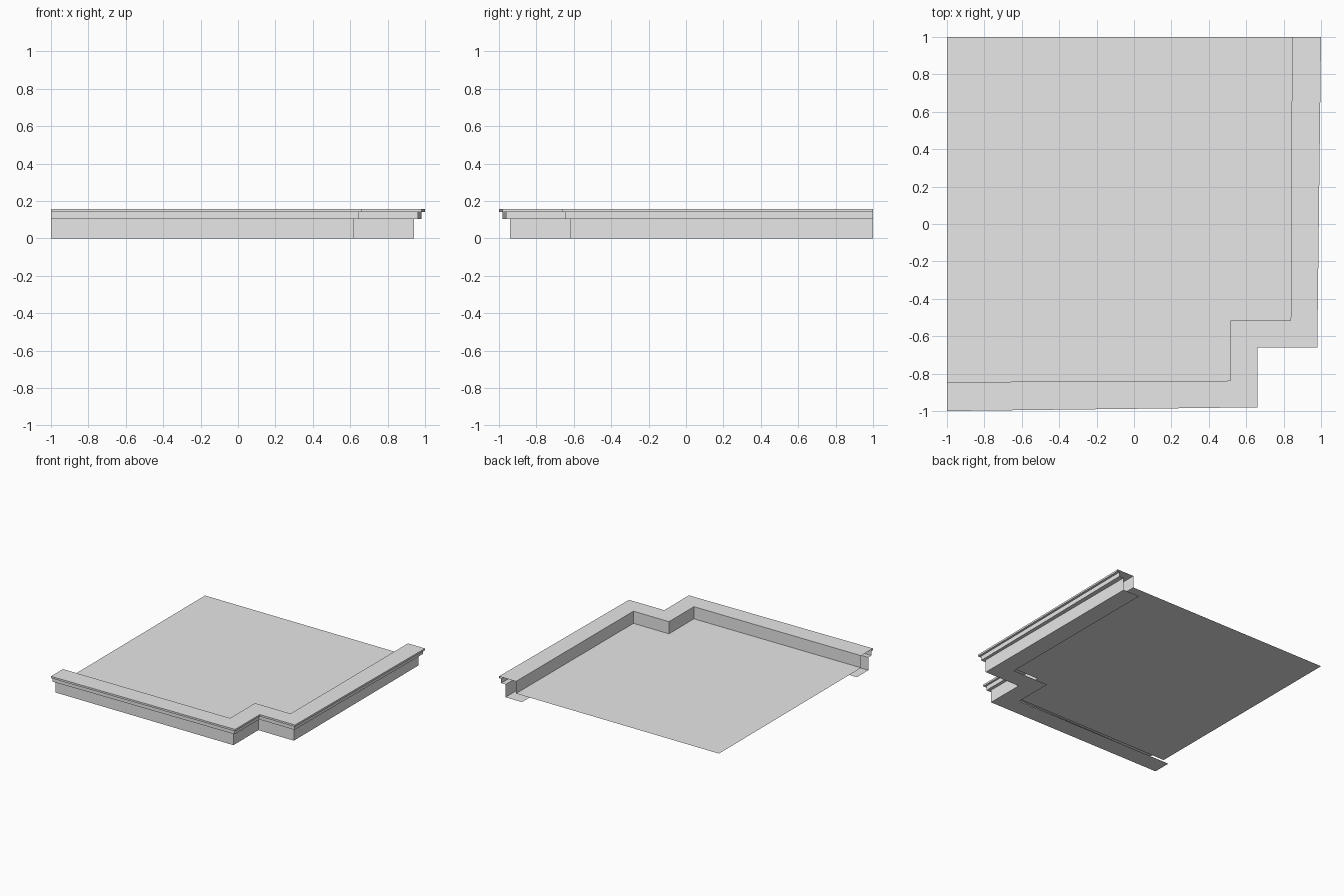
import bpy
import bmesh

cube = bpy.data.objects.get("Cube")
if cube:
    bpy.data.objects.remove(cube, do_unlink=True)

# One plain grey for the whole roof
grey = bpy.data.materials.new("plain_grey")
grey.use_nodes = True
grey.diffuse_color = (0.8, 0.8, 0.8, 1)
grey.node_tree.nodes["Principled BSDF"].inputs["Base Color"].default_value = (0.8, 0.8, 0.8, 1)


def outline(end, corner, notch):
    """Notched L-shaped run: along the front, round the notch, up the side."""
    return [(-1, -end), (notch, -corner), (notch, -notch), (corner, -notch), (end, 1)]


def finish(name, bm):
    mesh = bpy.data.meshes.new(name)
    bm.to_mesh(mesh)
    bm.free()
    mesh.materials.append(grey)
    obj = bpy.data.objects.new(name, mesh)
    bpy.context.collection.objects.link(obj)
    return obj


def sweep(name, profile):
    """Join successive (outline, height) steps with strips of quads."""
    bm = bmesh.new()
    rows = [[bm.verts.new((x, y, z)) for x, y in path] for path, z in profile]
    for low, high in zip(rows, rows[1:]):
        for j in range(len(low) - 1):
            bm.faces.new((low[j], low[j + 1], high[j + 1], high[j]))
    return finish(name, bm)


# Outlines of each step in the edge moulding
soffit_in = outline(0.79, 0.79, 0.465)
wall = outline(0.94, 0.94, 0.617)
band = outline(0.98, 0.963, 0.643)
cap = outline(1.0, 0.98, 0.66)
inner = outline(0.845, 0.838, 0.515)

# Heights
DECK, WALL_TOP, BAND_TOP, TOP = 0.056, 0.105, 0.141, 0.156

# Hollow edge, open at both ends
sweep("soffit", [(soffit_in, 0), (wall, 0)])
sweep("outer_wall", [(wall, 0), (wall, WALL_TOP)])
sweep("cornice_band", [(wall, WALL_TOP), (band, WALL_TOP), (band, BAND_TOP)])
sweep("parapet_cap", [(band, BAND_TOP), (cap, BAND_TOP), (cap, TOP), (inner, TOP)])
sweep("parapet_inner_wall", [(inner, TOP), (inner, DECK)])

# Flat roof deck inside the parapet
bm = bmesh.new()
bm.faces.new([bm.verts.new((x, y, DECK)) for x, y in inner + [(-1, 1)]])
finish("roof_deck", bm)
